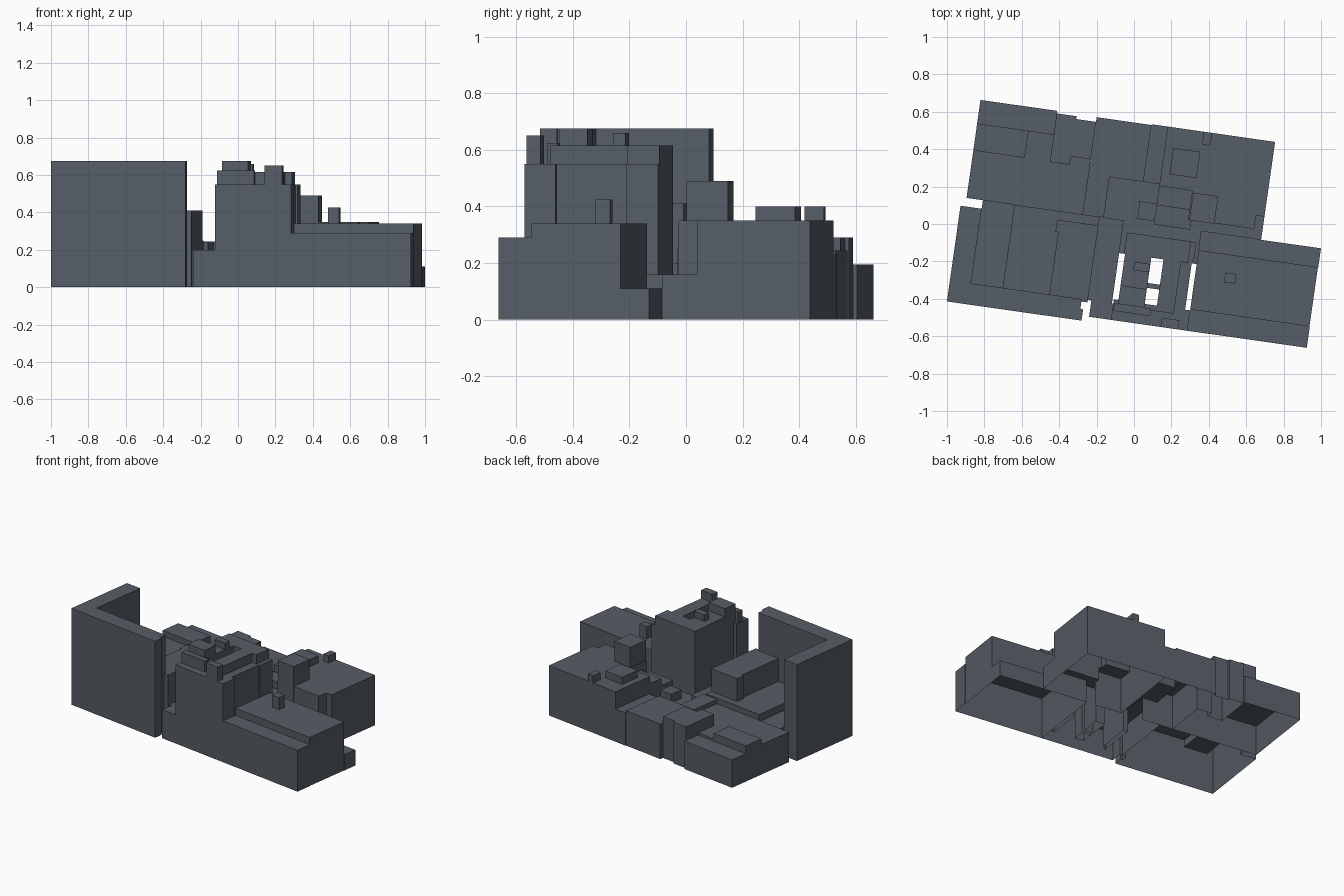
import bpy, bmesh, math

if "Cube" in bpy.data.objects:
    bpy.data.objects.remove(bpy.data.objects["Cube"])

# The whole city block is laid out on a street grid turned about 8 degrees.
# Parts are rectangles with a roof height; where they overlap the highest roof wins.
# Inside one building, walls rise only where a roof stands above its neighbour;
# separate buildings share a party wall down to the ground.
ANG = math.radians(-8.1)
C, S = math.cos(ANG), math.sin(ANG)
parts = []


def box(name, u0, u1, v0, v1, z):
    parts.append((name, u0, u1, v0, v1, z))


# Tall L-shaped slab at the front left
box("west_slab", -.932, -.205, -.551, -.49, .675)
box("west_slab", -.932, -.22, -.49, -.437, .675)
box("west_slab", -.932, -.818, -.437, -.034, .675)

# Courtyard infill behind the slab
box("west_low_wing", -.818, -.647, -.437, .012, .20)
box("west_mid_wing", -.647, -.395, -.437, .012, .25)
box("west_mid_wing", -.41, -.187, -.035, .012, .25)
box("west_high_wing", -.395, -.187, -.45, -.035, .41)
box("west_high_wing", -.41, -.395, -.10, -.035, .41)

# Low passage between the slab and the centre tower
box("tower_passage", -.168, -.05, -.525, -.437, .20)
box("tower_passage", -.187, -.057, -.437, .012, .20)

# Centre tower: front range, then wings around the light wells
box("tower_front", -.05, .362, -.525, -.415, .55)
box("tower_left_wing", -.025, .117, -.415, -.165, .615)
box("tower_well_bridge", .117, .183, -.328, -.302, .55)
box("tower_right_wing", .183, .278, -.415, -.165, .615)
box("tower_right_step", .278, .335, -.415, -.165, .55)
box("tower_back", -.03, .315, -.165, -.05, .615)
box("tower_back_step", .315, .345, -.165, -.05, .55)
box("tower_front_attic", -.045, .155, -.475, -.435, .625)
box("tower_penthouse", -.025, .117, -.435, -.335, .675)
box("tower_corner_attic", .117, .278, -.445, -.415, .615)
box("tower_stair_head", .218, .313, -.525, -.475, .65)
box("tower_roof_hut", .03, .115, -.245, -.20, .66)
box("tower_rear_alley", -.057, .362, -.165, .012, .16)

# Right front building with stepped front, chimney and rear ledge
box("east_front_step", .362, 1.008, -.525, -.41, .29)
box("east_main", .362, 1.006, -.41, -.09, .34)
box("east_roof_hut", .52, .58, -.24, -.188, .425)
box("east_rear_ledge", .362, 1.008, -.09, .012, .11)

# Right rear building with a notched corner and roof boxes
box("northeast_main", .283, .64, .065, .541, .35)
box("northeast_main", .64, .685, .137, .541, .35)
box("northeast_main", .105, .283, .22, .541, .35)
box("northeast_ledge", .30, .685, .012, .137, .16)
box("northeast_lift_house", .29, .425, .062, .21, .49)
box("northeast_skylight", .151, .296, .29, .432, .40)
box("northeast_vent", .30, .345, .472, .541, .40)
box("northeast_inner_a", .105, .283, .117, .22, .30)
box("northeast_inner_b", .105, .30, .012, .117, .25)

# Middle rear buildings
box("north_hall", -.278, .018, .23, .537, .245)
box("north_link", .018, .105, .23, .541, .23)
box("north_yard", -.165, .105, .012, .23, .16)
box("north_yard_shed", .013, .105, .03, .125, .22)
box("north_spine", -.28, -.165, .012, .30, .24)
box("north_house", -.492, -.385, .265, .527, .29)
box("north_house", -.385, -.278, .31, .512, .29)

# Left rear building
box("northwest_front_range", -.906, -.28, .012, .31, .21)
box("northwest_front_range", -.628, -.492, .268, .414, .21)
box("northwest_back_range", -.906, -.492, .268, .541, .195)
box("northwest_roof_block", -.906, -.628, .268, .414, .25)

# Combined roof map on the grid of all part edges
us = sorted({p[i] for p in parts for i in (1, 2)})
vs = sorted({p[i] for p in parts for i in (3, 4)})
roof = {}
for i in range(len(us) - 1):
    for j in range(len(vs) - 1):
        cu, cv = (us[i] + us[i + 1]) / 2, (vs[j] + vs[j + 1]) / 2
        hit = [p for p in parts if p[1] < cu < p[2] and p[3] < cv < p[4]]
        if hit:
            top = max(hit, key=lambda p: p[5])
            roof[i, j] = (top[0], top[5])

slate = bpy.data.materials.new("slate_grey")
slate.diffuse_color = (.094, .110, .133, 1)
slate.use_nodes = True
slate.node_tree.nodes["Principled BSDF"].inputs["Base Color"].default_value = slate.diffuse_color

for name in dict.fromkeys(p[0] for p in parts):
    bm = bmesh.new()

    def quad(*pts):
        bm.faces.new([bm.verts.new((u * C - v * S, u * S + v * C, z)) for u, v, z in pts])

    for (i, j), (owner, z) in roof.items():
        if owner != name:
            continue
        a, b, c, d = us[i], us[i + 1], vs[j], vs[j + 1]
        quad((a, c, z), (b, c, z), (b, d, z), (a, d, z))
        sides = (((0, -1), (a, c), (b, c)), ((1, 0), (b, c), (b, d)),
                 ((0, 1), (b, d), (a, d)), ((-1, 0), (a, d), (a, c)))
        for (di, dj), p, q in sides:
            other, low = roof.get((i + di, j + dj), ("", 0))
            if low < z:
                # A different building: carry the party wall to the ground
                if other.split("_")[0] != name.split("_")[0]:
                    low = 0
                quad((*p, low), (*q, low), (*q, z), (*p, z))
    # Merge grid strips into clean flat faces
    bmesh.ops.remove_doubles(bm, verts=bm.verts[:], dist=1e-5)
    bmesh.ops.dissolve_limit(bm, angle_limit=.02, verts=bm.verts[:], edges=bm.edges[:])
    me = bpy.data.meshes.new(name)
    bm.to_mesh(me)
    bm.free()
    me.materials.append(slate)
    bpy.context.collection.objects.link(bpy.data.objects.new(name, me))
